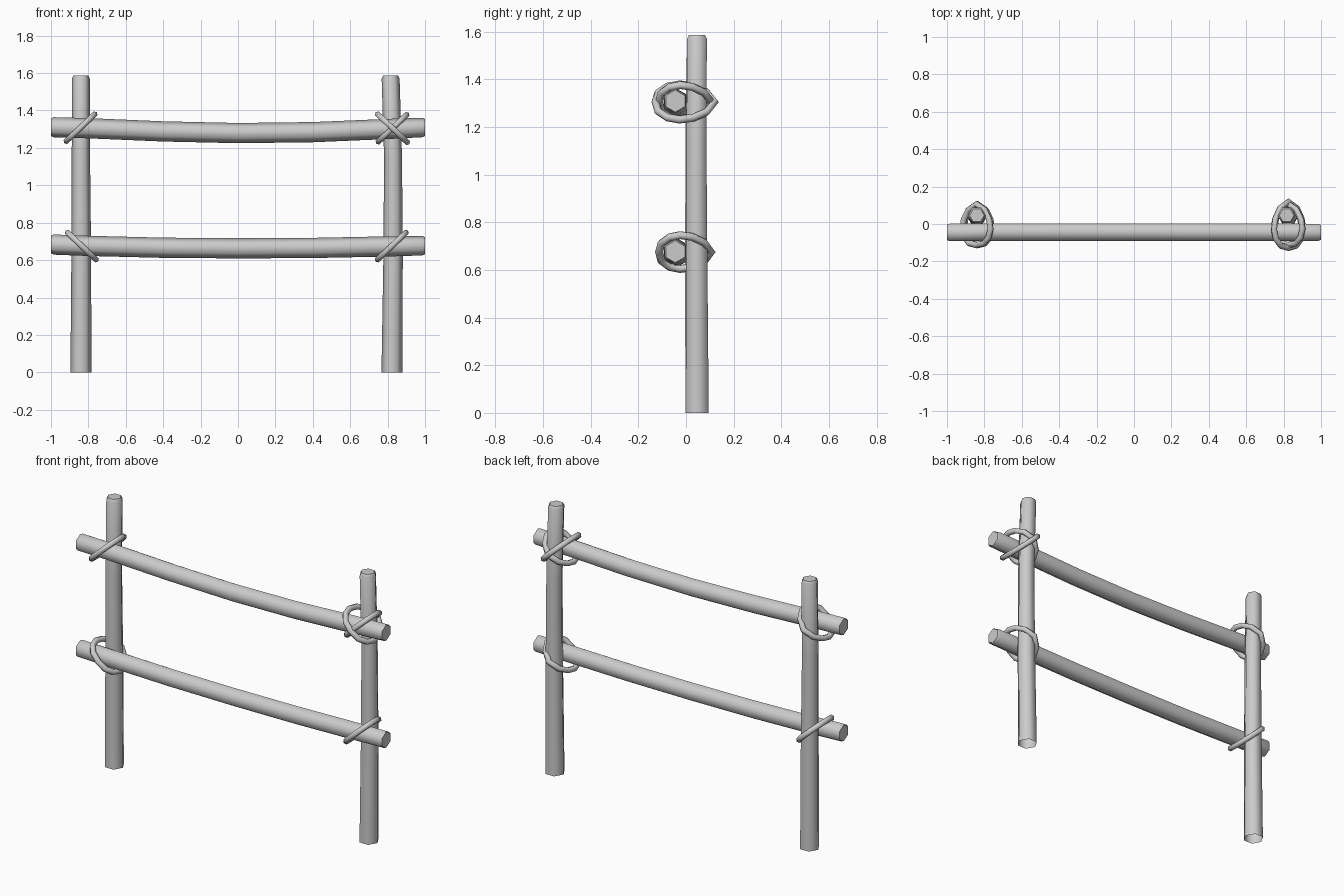
import bpy, bmesh, math
from mathutils import Vector

if "Cube" in bpy.data.objects:
    bpy.data.objects.remove(bpy.data.objects["Cube"])


def bar(name, rings, u, v, cap_start=True):
    """Six-sided log: rings of (centre, radius), corners pointing along u."""
    bm = bmesh.new()
    u, v = Vector(u), Vector(v)
    loops = []
    for c, r in rings:
        loops.append([bm.verts.new(Vector(c) + r * (math.cos(a) * u + math.sin(a) * v))
                      for a in [k * math.pi / 3 for k in range(6)]])
    for a, b in zip(loops, loops[1:]):
        for k in range(6):
            bm.faces.new((a[k], a[(k + 1) % 6], b[(k + 1) % 6], b[k])).smooth = True
    bm.faces.new(loops[-1])
    if cap_start:
        bm.faces.new(loops[0][::-1])
    finish(name, bm)


def rope(name, centre, lean, size=1.0, depth=1.0, r=0.017):
    """Egg-shaped lashing loop lying in the plane of y and a diagonal in xz."""
    path = [(0, -.113), (.055, -.103), (.09, -.07), (.103, -.025), (.093, .025),
            (.06, .075), (0, .107)]
    path += [(-d, y) for d, y in path[-2:0:-1]]
    diag = Vector((lean, 0, 0.95)).normalized()
    normal = diag.cross(Vector((0, 1, 0)))
    pts = [Vector(centre) + diag * d * size + Vector((0, y * depth, 0)) for d, y in path]
    bm = bmesh.new()
    n, loops = len(pts), []
    for i, p in enumerate(pts):
        t = (pts[(i + 1) % n] - pts[i - 1]).normalized()
        out = t.cross(normal)
        loops.append([bm.verts.new(p + r * (math.cos(a) * out + math.sin(a) * normal))
                      for a in [k * math.pi / 3 for k in range(6)]])
    for i in range(n):
        a, b = loops[i], loops[(i + 1) % n]
        for k in range(6):
            bm.faces.new((a[k], a[(k + 1) % 6], b[(k + 1) % 6], b[k])).smooth = True
    finish(name, bm)


def finish(name, bm):
    bmesh.ops.recalc_face_normals(bm, faces=bm.faces)
    me = bpy.data.meshes.new(name)
    bm.to_mesh(me)
    bm.free()
    bpy.context.collection.objects.link(bpy.data.objects.new(name, me))


# Upright posts, open underneath
X, Y, Z = (1, 0, 0), (0, 1, 0), (0, 0, 1)
bar("left_post", [((-.84, .046, 0), .056), ((-.838, .042, .6), .053), ((-.84, .04, 1.15), .049),
                  ((-.84, .046, 1.57), .048), ((-.84, .046, 1.587), .039)], X, Y, False)
bar("right_post", [((.823, .047, 0), .056), ((.829, .045, .6), .052), ((.829, .044, 1.15), .048),
                   ((.816, .046, 1.57), .048), ((.816, .046, 1.587), .039)], X, Y, False)

# Sagging cross rails with softened ends
def rail(name, heights):
    xs = (-.8, -.4, 0, .4, .8)
    ends = heights[0], heights[-1]
    rings = [((-1, -.045, ends[0]), .047), ((-.985, -.045, ends[0]), .054)]
    rings += [((x, -.043, z), .054) for x, z in zip(xs, heights[1:-1])]
    rings += [((.985, -.045, ends[1]), .052), ((1, -.045, ends[1]), .046)]
    bar(name, rings, Z, Y)

rail("upper_rail", (1.31, 1.305, 1.288, 1.279, 1.284, 1.301, 1.309))
rail("lower_rail", (.683, .676, .666, .663, .665, .673, .677))

# Rope lashings at the four joints, the upper right one crossed
rope("upper_left_lashing", (-.842, 0, 1.308), 1)
rope("lower_left_lashing", (-.835, 0, .675), -1)
rope("lower_right_lashing", (.822, 0, .675), 1)
rope("upper_right_lashing", (.826, 0, 1.305), 1)
rope("upper_right_cross_lashing", (.826, 0, 1.305), -1, 1.04, 1.13)
